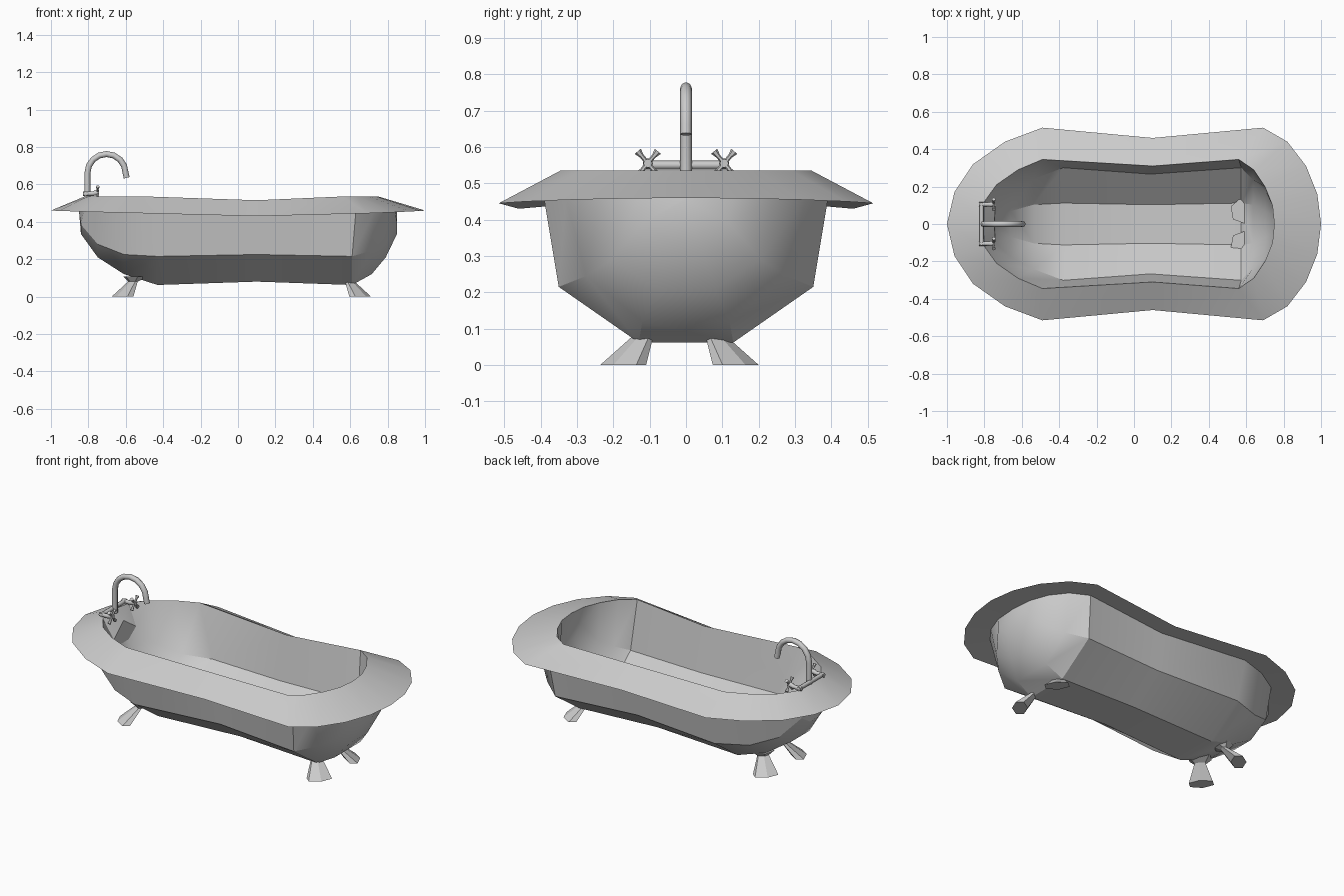
import bpy, bmesh
from math import sin, cos, pi, radians, atan2
from mathutils import Vector, Matrix

if "Cube" in bpy.data.objects:
    bpy.data.objects.remove(bpy.data.objects["Cube"])


def finish(name, bm, angle=None):
    bmesh.ops.remove_doubles(bm, verts=bm.verts, dist=0.0005)
    bmesh.ops.recalc_face_normals(bm, faces=bm.faces)
    me = bpy.data.meshes.new(name)
    bm.to_mesh(me)
    bm.free()
    ob = bpy.data.objects.new(name, me)
    bpy.context.collection.objects.link(ob)
    if angle:
        bpy.ops.object.select_all(action='DESELECT')
        ob.select_set(True)
        bpy.context.view_layer.objects.active = ob
        bpy.ops.object.shade_smooth_by_angle(angle=radians(angle))
    return ob


def bridge(bm, a, b):
    n = len(a)
    for i in range(n):
        bm.faces.new((a[i], a[(i + 1) % n], b[(i + 1) % n], b[i]))


# Tub: half outlines at eleven stations from the tap end to the far end
hull_x = [-.85, -.84, -.75, -.61, -.43, .1, .61, .715, .79, .85, .85]
bottom_y = [0, .04, .08, .12, .13, .12, .13, .12, .08, .04, 0]
bottom_z = [.455, .335, .21, .12, .062, .08, .062, .12, .21, .335, .455]
mid_y = [0, .12, .205, .28, .35, .31, .35, .275, .205, .12, 0]
mid_z = [.455, .385, .28, .225, .215, .225, .215, .245, .29, .39, .455]
wall_x = [-.85, -.825, -.75, -.61, -.45, .1, .63, .73, .80, .84, .85]
wall_y = [0, .14, .25, .335, .39, .345, .39, .33, .24, .13, 0]
rim_x = [-1, -.96, -.86, -.69, -.49, .1, .69, .82, .92, .98, 1]
rim_y = [0, .17, .32, .44, .515, .46, .515, .44, .31, .16, 0]
lip_x = [-.82, -.80, -.735, -.62, -.49, .1, .56, .64, .70, .74, .75]
lip_y = [0, .12, .21, .29, .345, .31, .345, .29, .2, .1, 0]
rim_z = [.46, .458, .455, .45, .445, .43, .445, .45, .455, .458, .46]
wall_z = [.46, .46, .46, .46, .455, .44, .455, .46, .46, .46, .46]
lip_z = [.535] * 5 + [.515] + [.535] * 5


def inset(xs, ys, zs):
    return ([x * (.88 if x < .5 else (.94 if x < .65 else .89)) for x in xs],
            [y * .86 for y in ys], [.092 + (z - .062) * 1.02 for z in zs])


bm = bmesh.new()
rings = []
for xs, ys, zs in (inset(hull_x, bottom_y, bottom_z), inset(hull_x, mid_y, mid_z),
                   (lip_x, lip_y, lip_z), (rim_x, rim_y, rim_z), (wall_x, wall_y, wall_z),
                   (hull_x, mid_y, mid_z), (hull_x, bottom_y, bottom_z)):
    half = list(zip(xs, ys, zs))
    pts = half + [(x, -y, z) for x, y, z in half[-2:0:-1]]
    rings.append([bm.verts.new(p) for p in pts])
for a, b in zip(rings, rings[1:]):
    bridge(bm, a, b)
for r in (rings[0], rings[-1]):          # inner and outer floors
    n = len(r)
    for i in range(10):
        quad = list(dict.fromkeys((r[i], r[i + 1], r[(n - i - 1) % n], r[(n - i) % n])))
        bm.faces.new(quad)
finish("bathtub", bm, 27)


# Splayed six-sided legs, wide at the foot and at the hidden top
def leg(name, sx, sy):
    bm = bmesh.new()
    prev = None
    for x, y, z, a, b in ((.635, .155, 0, .042, .075), (.58, .10, .08, .018, .034),
                          (.565, .088, .108, .07, .07)):
        ring = []
        for k in range(6):
            t = k * pi / 3
            u, v = a * cos(t), b * sin(t)
            c, s = cos(.7), sin(.7)
            ring.append(bm.verts.new((.018 + sx * (x + u * c - v * s),
                                      -.018 + sy * (y + u * s + v * c), z)))
        if prev:
            bridge(bm, prev, ring)
        else:
            bm.faces.new(ring)
        prev = ring
    bm.faces.new(prev)
    finish(name, bm)


for sx, end in ((-1, "tap_end"), (1, "far_end")):
    for sy, side in ((-1, "front"), (1, "back")):
        leg(f"{end}_{side}_leg", sx, sy)


# Round tube swept along a planar or straight path, with capped ends
def tube(name, pts, radii, sides=8):
    bm = bmesh.new()
    pts = [Vector(p) for p in pts]
    prev = None
    for i, p in enumerate(pts):
        d = (pts[min(i + 1, len(pts) - 1)] - pts[max(i - 1, 0)]).normalized()
        n = Vector((0, 1, 0)) if abs(d.y) < .8 else Vector((1, 0, 0))
        n = (n - d * n.dot(d)).normalized()
        m = d.cross(n)
        ring = [bm.verts.new(p + radii[i] * (n * cos(2 * pi * k / sides) + m * sin(2 * pi * k / sides)))
                for k in range(sides)]
        if prev:
            bridge(bm, prev, ring)
        else:
            bm.faces.new(ring)
        prev = ring
    bm.faces.new(prev)
    return finish(name, bm, 50)


# Gooseneck spout
arc = [(-.703 + .102 * cos(radians(180 - 22.5 * k)), 0, .66 + .102 * sin(radians(22.5 * k)))
       for k in range(9)]
path = [(-.805, 0, .525)] + arc + [(-.595, 0, .635)]
tube("spout", path, [.016] * len(path))

# Crossbar, valve stems and cross handles
tube("tap_crossbar", [(-.815, -.115, .55), (-.815, .115, .55)], [.012] * 2)
for s, side in ((-1, "front"), (1, "back")):
    y = s * .105
    tube(f"{side}_valve_stem", [(-.83, y, .55), (-.775, y, .55), (-.765, y, .555), (-.742, y, .555)],
         [.012, .012, .014, .012])
    for k in range(4):
        t = radians(50 if k % 2 == 0 else 130) + (pi if k > 1 else 0)
        d = Vector((0, cos(t), sin(t)))
        c = Vector((-.75, y, .555))
        tube(f"{side}_handle_arm_{k + 1}", [c, c + d * .025, c + d * .043], [.007, .006, .011], 6)
